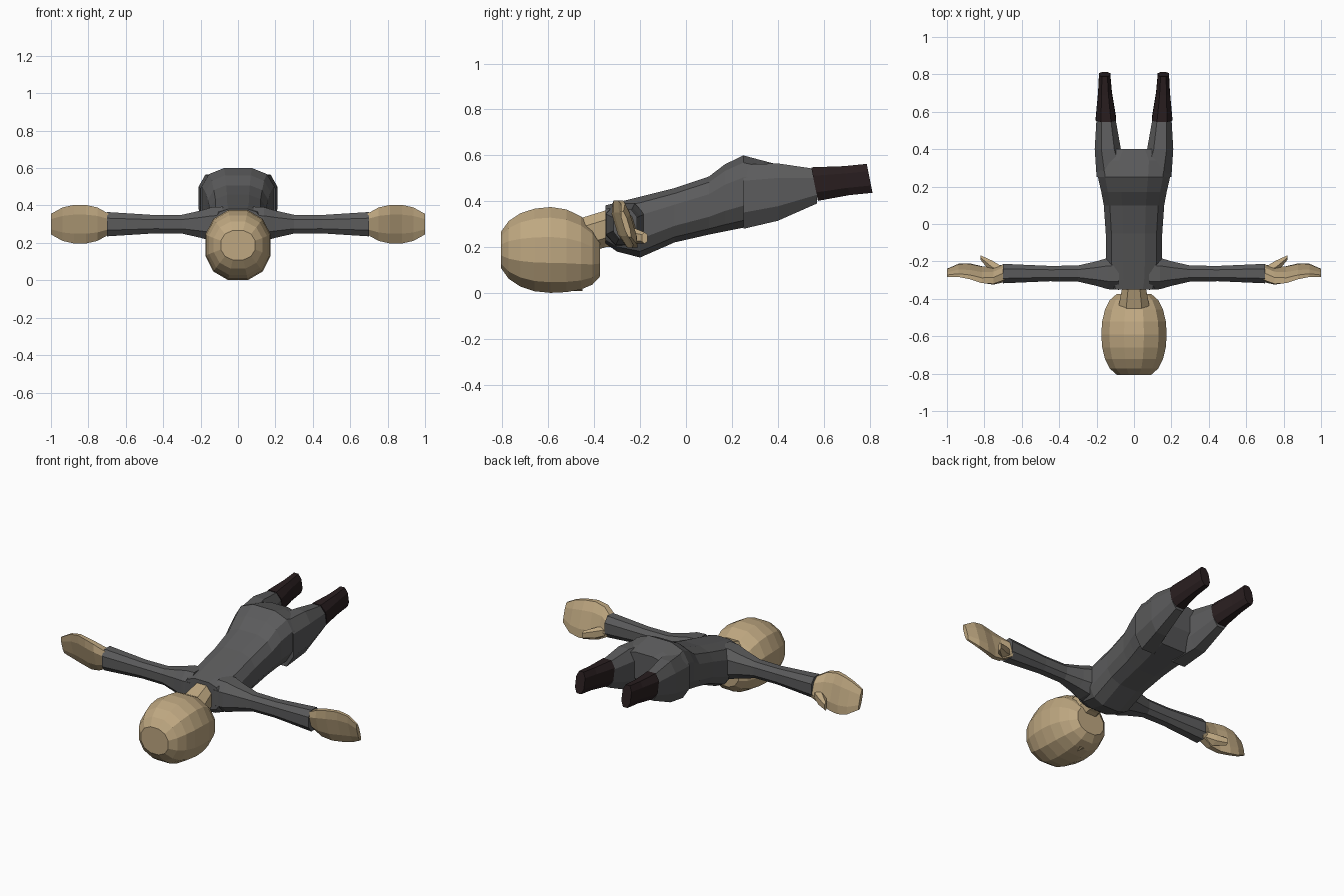
import bpy, bmesh, math
from mathutils import Vector

default_cube = bpy.data.objects.get("Cube")
if default_cube:
    bpy.data.objects.remove(default_cube, do_unlink=True)


def material(name, red, green, blue):
    mat = bpy.data.materials.new(name)
    mat.use_nodes = True
    colour = (red, green, blue, 1)
    mat.diffuse_color = colour
    shader = mat.node_tree.nodes["Principled BSDF"]
    shader.inputs["Base Color"].default_value = colour
    return mat


skin = material("tan skin", .52, .39, .22)
suit = material("dark grey suit", .105, .105, .107)
leather = material("black brown boots", .022, .013, .014)


def bump(position, centre, width):
    """Smooth swelling that fades out on both sides of a centre."""
    return math.exp(-((position - centre) / width) ** 2)


def section(sides, power):
    """Rounded-box outline filling the unit square, flat side up."""
    points = []
    for i in range(sides):
        angle = 2 * math.pi * (i + .5) / sides
        c, s = math.cos(angle), math.sin(angle)
        points.append(Vector((math.copysign(abs(c) ** (2 / power), c),
                              math.copysign(abs(s) ** (2 / power), s))))
    widest = max(point.x for point in points)
    highest = max(point.y for point in points)
    return [(point.x / widest, point.y / highest) for point in points]


def loft(name, axis, stations, mat, sides=8, power=2.5, mirror=1, lean=0):
    """Skin rings (position, centre across, centre height, half width, half height).

    Lean slides the top of each ring back along y."""
    bm = bmesh.new()
    rings = []
    for position, across, height, half_width, half_height in stations:
        ring = []
        for a, b in section(sides, power):
            u = across + a * half_width
            z = height + b * half_height
            point = Vector((position, u, z)) if axis == "x" else Vector((u, position, z))
            point.y -= lean * b * half_height
            point.x *= mirror
            ring.append(bm.verts.new(point))
        rings.append(ring)
    for ring, following in zip(rings, rings[1:]):
        for i in range(sides):
            j = (i + 1) % sides
            bm.faces.new((ring[i], ring[j], following[j], following[i]))
    bm.faces.new(rings[0])
    bm.faces.new(rings[-1])
    bmesh.ops.recalc_face_normals(bm, faces=bm.faces)
    mesh = bpy.data.meshes.new(name)
    bm.to_mesh(mesh)
    bm.free()
    mesh.materials.append(mat)
    obj = bpy.data.objects.new(name, mesh)
    bpy.context.collection.objects.link(obj)


def steps(start, end, count):
    return [start + (end - start) * i / (count - 1) for i in range(count)]


def head_ring(degrees):
    """Squarish ball whose rear end drops towards the jaw."""
    angle = math.radians(degrees)
    along, girth = math.cos(angle), math.sin(angle)
    jaw_drop = .04 * max(0, -along) ** 2
    return (-.59 - .23 * along, 0, .188 - jaw_drop,
            .175 * girth ** .6, .187 * girth ** .8)


def torso_ring(y):
    """Rising back with a hip swelling; deep chest cut up at the collar."""
    top = .47 + .25 * y + .07 * bump(y, .23, .1)
    chest = .04 * bump(y, -.2, .1)
    collar = .055 * bump(y, -.35, .05)
    bottom = .235 + .2 * y - chest + collar
    half_width = .15 + .055 * bump(y, .35, .2) - collar / 2
    return y, 0, (top + bottom) / 2, half_width, (top - bottom) / 2


def arm_ring(x):
    """Slim sleeve flaring at the shoulder and at the cuff."""
    shoulder = .05 * bump(x, .1, .13)
    cuff = .02 * bump(x, .7, .2)
    return x, -.265, .3, .038 + shoulder + cuff * .7, .045 + shoulder + cuff


def hand_ring(t):
    """Flat mitten, tall in the middle and thin at the tip."""
    swell = max(0, math.sin(math.pi * t)) ** .7
    sway = .015 * math.sin(2 * math.pi * t)
    return .69 + .31 * t, -.262 - sway, .3, .04 - .028 * t, .055 + .05 * swell


# Head with the face turned down, nose and neck
loft("head", "y", [head_ring(d) for d in steps(20, 160, 9)], skin, sides=12, power=2.2)
loft("nose", "y", [(-.58, 0, .04, .01, .03), (-.45, 0, .04, .025, .03)], skin, sides=6)
loft("neck", "y", [(-.48, 0, .24, .09, .08), (-.35, 0, .28, .065, .08),
                   (-.3, 0, .29, .07, .09)], skin)

# Torso ending in a slope between the legs
torso = [torso_ring(y) for y in (-.35, -.3, -.2, -.05, .1, .17, .25, .34)]
loft("torso", "y", torso + [(.4, 0, .48, .15, .08)], suit, sides=12, power=2.8)

# Limbs on both sides
for side, mirror in (("left", 1), ("right", -1)):
    loft(side + "_leg", "y", [(.25, .11, .42, .09, .14), (.4, .14, .44, .07, .125),
                              (.57, .15, .465, .05, .075)], suit, mirror=mirror)
    loft(side + "_boot", "y", [(.56, .15, .475, .055, .073), (.7, .155, .49, .037, .063),
                               (.8, .157, .5, .03, .063)],
         leather, mirror=mirror, lean=.2)
    loft(side + "_arm", "x", [arm_ring(x) for x in (.08, .14, .2, .3, .45, .7)],
         suit, mirror=mirror)
    loft(side + "_hand", "x", [hand_ring(t) for t in steps(0, 1, 6)],
         skin, mirror=mirror, lean=.3)
    loft(side + "_thumb", "x", [(.71, -.25, .265, .025, .03), (.76, -.23, .25, .035, .035),
                                (.82, -.18, .24, .012, .025)],
         skin, sides=6, mirror=mirror)
